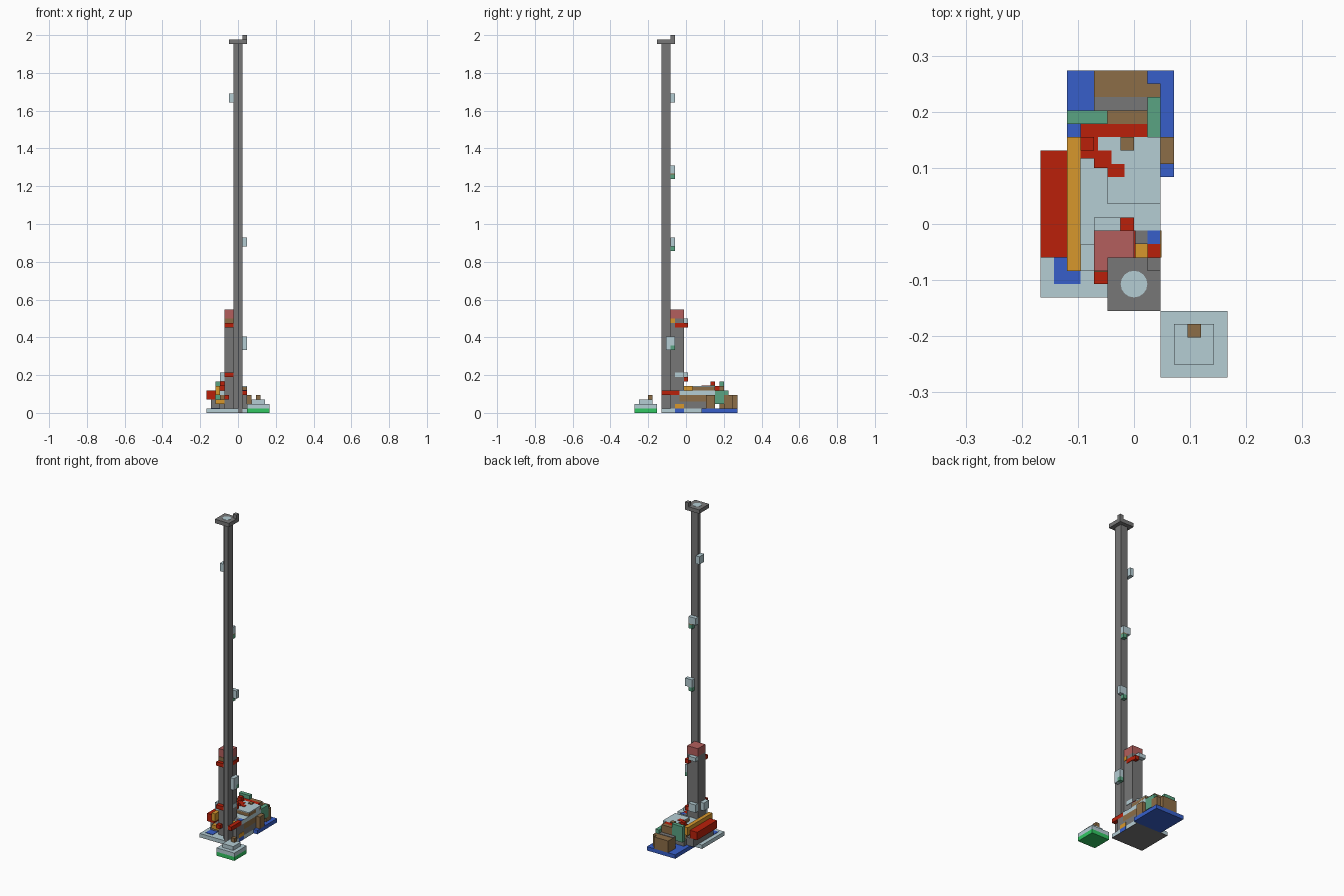
import bpy

if "Cube" in bpy.data.objects:
    bpy.data.objects.remove(bpy.data.objects["Cube"], do_unlink=True)

U = 1 / 42                      # one block of the grid
X0, Y0 = -7 * U, -11.5 * U      # grid corner


def material(name, *rgb):
    m = bpy.data.materials.new(name)
    lin = [((c / 255 + 0.055) / 1.055) ** 2.4 for c in rgb] + [1]
    m.diffuse_color = lin
    m.use_nodes = True
    m.node_tree.nodes["Principled BSDF"].inputs["Base Color"].default_value = lin
    return m


grey = material("stone_grey", 119, 119, 119)
light = material("pale_blue_grey", 181, 205, 212)
red = material("brick_red", 186, 32, 10)
blue = material("water_blue", 55, 95, 202)
orange = material("ochre", 215, 151, 44)
brown = material("earth_brown", 140, 109, 71)
teal = material("teal_green", 90, 163, 130)
green = material("grass_green", 50, 198, 98)
pink = material("dusty_pink", 179, 95, 93)


def box(name, mat, xs, ys, zs):
    """Block spanning grid ranges along each axis."""
    verts = [(X0 + x * U, Y0 + y * U, z * U) for z in zs for y in ys for x in xs]
    faces = [(0, 2, 3, 1), (4, 5, 7, 6), (0, 1, 5, 4),
             (2, 6, 7, 3), (0, 4, 6, 2), (1, 3, 7, 5)]
    mesh = bpy.data.meshes.new(name)
    mesh.from_pydata(verts, [], faces)
    mesh.materials.append(mat)
    ob = bpy.data.objects.new(name, mesh)
    bpy.context.collection.objects.link(ob)
    return ob


def disc(name, mat, x, y, r, zs):
    bpy.ops.mesh.primitive_cylinder_add(
        vertices=16, radius=r * U, depth=(zs[1] - zs[0]) * U,
        location=(X0 + x * U, Y0 + y * U, sum(zs) / 2 * U))
    ob = bpy.context.object
    ob.name = name
    ob.data.materials.append(mat)
    bpy.ops.object.shade_smooth_by_angle()


# Separate little stepped island
box("island_grass", green, (9, 14), (0, 5), (0, 1))
box("island_step", light, (9, 14), (0, 5), (1, 2))
box("island_top_step", light, (10, 13), (1, 4), (2, 3))
box("island_post", brown, (11, 12), (3, 4), (3, 4))

# Tall tower with one recessed corner, and its platform
box("tower_side", grey, (7, 8), (6, 8), (0, 82))
box("tower_back", grey, (6, 7), (7, 8), (0, 82))
box("tower_platform", grey, (5, 9), (5, 9), (82, 83))
disc("platform_disc", light, 7, 7, 1, (82.9, 83.05))
box("platform_nub", grey, (8, 9), (8, 9), (83, 84))

# Lookouts clinging to the tower
box("lookout_top", light, (5, 6), (7, 9), (69, 71))
box("lookout_upper", light, (6, 8), (8, 9), (53.2, 55))
box("lookout_upper_trim", brown, (7, 8), (8, 9), (53, 53.2))
box("lookout_upper_base", teal, (7, 8), (8, 9), (52, 53))
box("lookout_middle", light, (7, 9), (8, 9), (37, 39))
box("lookout_middle_base", teal, (7, 8), (8, 9), (36, 37))
box("lookout_lower", light, (8, 9), (7, 9), (15, 17))
box("lookout_lower_front", light, (8, 9), (7, 8), (14, 15))
box("lookout_lower_base", teal, (8, 9), (8, 9), (14, 15))

# Square shaft with pink crown and collars
box("shaft", grey, (4, 7), (8, 11), (1, 21))
box("shaft_crown", pink, (4, 7), (8, 11), (21, 23))
box("upper_collar_front", red, (4, 6), (7, 8), (19, 20))
box("upper_collar_back", red, (6, 7), (11, 12), (19, 20))
box("upper_collar_right", red, (7, 7.1), (9, 11), (19, 20))
box("upper_collar_block", light, (4, 6), (11, 12), (20, 21))
box("upper_collar_trim", brown, (4, 6), (7.9, 8), (20, 21))
box("upper_collar_corner", orange, (7, 7.1), (8, 9), (20, 21))
box("lower_collar_front", red, (4, 6), (7, 8), (8, 9))
box("lower_collar_side", light, (3, 4), (8, 10), (7, 9))
box("lower_collar_back", light, (4, 6), (11, 12), (7, 9))
box("lower_collar_right", light, (7, 7.1), (9, 11), (8, 9))
box("lower_collar_corner", red, (6, 7), (11, 12), (7, 8))

# Ground plates
box("ground_plate", light, (0, 9), (6, 15), (0.1, 1))
box("ground_underside", grey, (0, 9), (6, 15), (0, 0.1))
box("pond", blue, (1, 3), (7, 9), (1, 1.1))
box("ground_blue_edge", blue, (9, 9.05), (9, 11), (0, 1))
box("water_plate", blue, (2, 10), (15, 23), (0, 1))

# Low buildings around the shaft
box("hall_base", grey, (3, 9), (10, 18), (1, 2.5))
box("hall_wall", brown, (3, 9), (10, 17), (2.5, 4))
box("hall_ledge", light, (3, 9), (10, 17), (4, 5))
box("hall_upper", brown, (5, 9), (13, 18), (5, 5.8))
box("hall_roof", light, (5, 9), (13, 18), (5.8, 6))
box("hall_back_wall", light, (4, 9), (16, 18), (4, 6))
box("hall_chimney", brown, (6, 7), (17, 18), (5, 6.2))
box("side_porch", brown, (9, 10), (16, 18), (1, 4))
for step in range(3):
    box("red_stair", red, (3 + step, 4.3 + step), (16.4 - step * 0.7, 18 - step), (5, 6.1))
box("red_post", red, (3, 4), (17, 18), (6.1, 7))

# Long red slab and ochre bar on the right flank
box("red_slab", red, (0, 2), (9, 17), (3, 5))
box("slab_support", grey, (1, 3), (9, 17), (1, 3))
box("ochre_bar", orange, (2, 3), (8, 18), (4, 6))
box("ochre_foot", orange, (2, 4), (8, 9), (2, 3))

# Blocks beside the tower foot
box("foot_red_beam", red, (8, 9), (6, 10), (4, 5))
box("foot_grey_block", grey, (7, 9), (8, 11), (1, 4))
box("foot_ochre_block", orange, (7, 8), (9, 10), (4, 4.6))
box("foot_ochre_edge", orange, (9, 9.05), (9, 11), (1, 2))
box("foot_grey_tile", grey, (7, 8), (10, 11), (5, 5.1))
box("foot_blue_tile", blue, (8, 9), (10, 11), (5, 5.1))
box("foot_front_block", red, (4, 5), (7, 8), (3, 4))

# Back house, walls and roofs
box("back_house", brown, (4, 8), (20, 23), (1, 4))
box("back_house_side", brown, (8, 9), (20, 22), (1, 4))
box("back_house_step", grey, (4, 8), (20, 21), (4, 4.1))
box("back_wall", brown, (5, 8), (19, 20), (1, 6))
box("back_red_wall", red, (3, 8), (18, 19), (3, 6))
box("back_teal_wall", teal, (2, 5), (19, 20), (3, 6))
box("back_teal_cap", teal, (2, 5), (19, 20), (6, 7))
box("side_teal_wall", teal, (8, 9), (18, 21), (2, 5))
